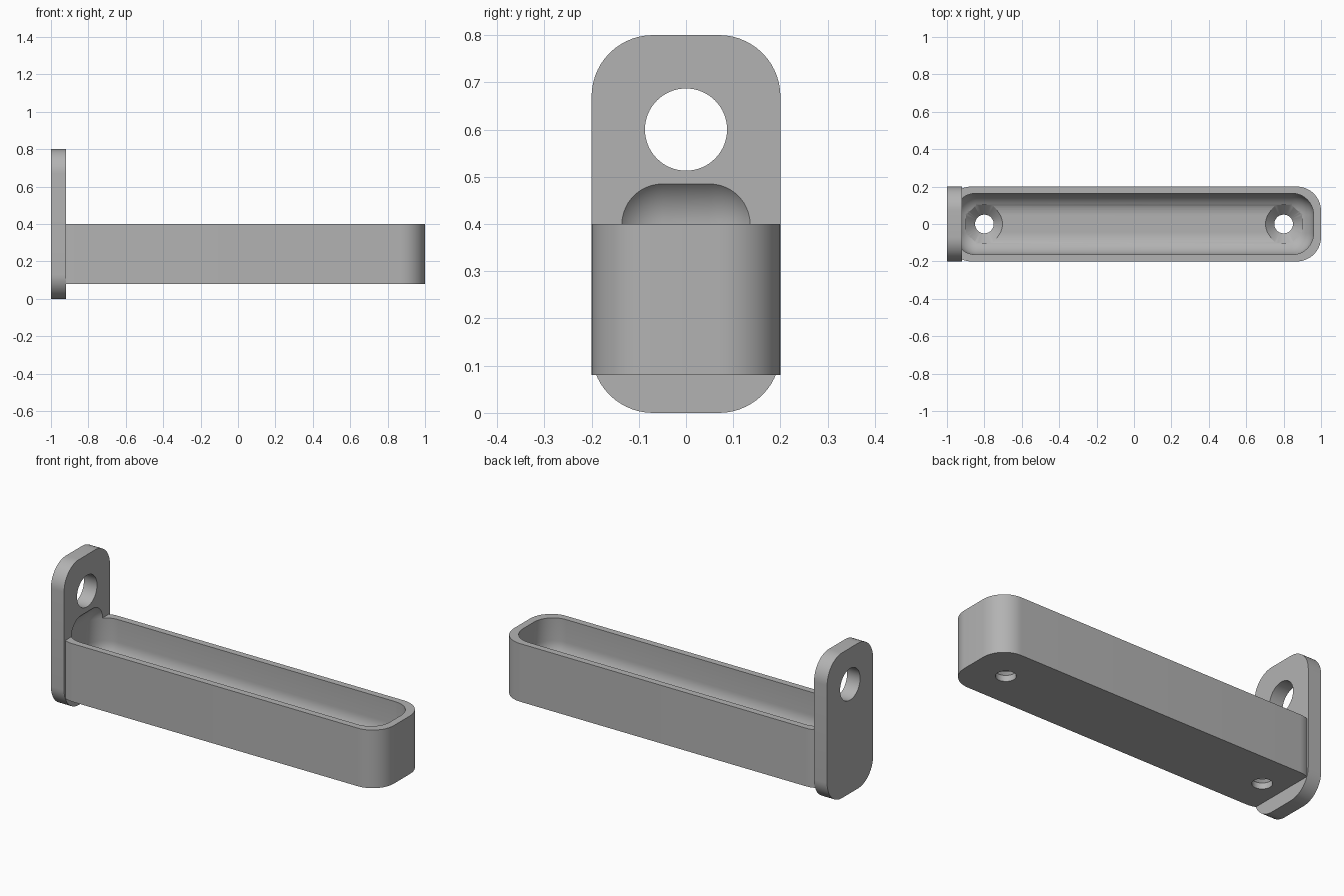
import bpy, bmesh, math
from mathutils import Vector, Matrix

default = bpy.data.objects.get("Cube")
if default:
    bpy.data.objects.remove(default, do_unlink=True)

grey = bpy.data.materials.new("plain grey")
grey.use_nodes = True
colour = (0.45, 0.45, 0.45, 1)
grey.diffuse_color = colour
grey.node_tree.nodes["Principled BSDF"].inputs["Base Color"].default_value = colour


def finish(name, bm):
    bmesh.ops.recalc_face_normals(bm, faces=bm.faces)
    mesh = bpy.data.meshes.new(name)
    bm.to_mesh(mesh)
    bm.free()
    mesh.materials.append(grey)
    obj = bpy.data.objects.new(name, mesh)
    bpy.context.collection.objects.link(obj)
    return obj


def rounded_box(name, low, high, radius, axis=None):
    """Box with rounded edges: all of them, or only those along one axis."""
    low, high = Vector(low), Vector(high)
    bm = bmesh.new()
    bmesh.ops.create_cube(bm, size=1)
    for v in bm.verts:
        v.co = (low + high) / 2 + v.co * (high - low)
    edges = [e for e in bm.edges if axis is None
             or abs((e.verts[0].co - e.verts[1].co)[axis]) > 1e-4]
    bmesh.ops.bevel(bm, geom=edges, offset=radius, segments=14,
                    profile=0.5, affect='EDGES', clamp_overlap=True)
    return finish(name, bm)


def cone(name, centre, r_low, r_high, depth, turn=0):
    bm = bmesh.new()
    place = Matrix.Translation(centre) @ Matrix.Rotation(turn, 4, 'Y')
    bmesh.ops.create_cone(bm, cap_ends=True, segments=64, radius1=r_low,
                          radius2=r_high, depth=depth, matrix=place)
    return finish(name, bm)


def combine(target, tool, operation):
    tool.hide_render = True
    mod = target.modifiers.new(tool.name, 'BOOLEAN')
    mod.operation, mod.solver, mod.object = operation, 'EXACT', tool
    bpy.context.view_layer.objects.active = target
    bpy.ops.object.modifier_apply(modifier=mod.name)
    bpy.data.objects.remove(tool, do_unlink=True)


# Upright end plate joined to the long tray
bracket = rounded_box("tray_with_end_plate", (-1, -0.2, 0), (-0.92, 0.2, 0.8), 0.13, axis=0)
tray = rounded_box("tray_body", (-0.999, -0.2, 0.08), (1, 0.2, 0.4), 0.13, axis=2)
combine(bracket, tray, 'UNION')

# Soft-edged pocket, which also bites into the plate
pocket = rounded_box("pocket_cutter", (-0.96, -0.164, 0.16), (0.96, 0.164, 0.513), 0.115)
combine(bracket, pocket, 'DIFFERENCE')

# Hole through the plate
combine(bracket, cone("plate_hole_cutter", (-0.96, 0, 0.6), 0.087, 0.087, 0.3, math.pi / 2),
        'DIFFERENCE')

# Countersunk screw holes in the tray floor
for x in (-0.8, 0.8):
    combine(bracket, cone("screw_hole_cutter", (x, 0, 0.12), 0.05, 0.05, 0.2), 'DIFFERENCE')
    combine(bracket, cone("countersink_cutter", (x, 0, 0.143), 0.05, 0.11, 0.06), 'DIFFERENCE')

bpy.ops.object.select_all(action='DESELECT')
bracket.select_set(True)
bpy.context.view_layer.objects.active = bracket
bpy.ops.object.shade_smooth_by_angle(angle=math.radians(25))
